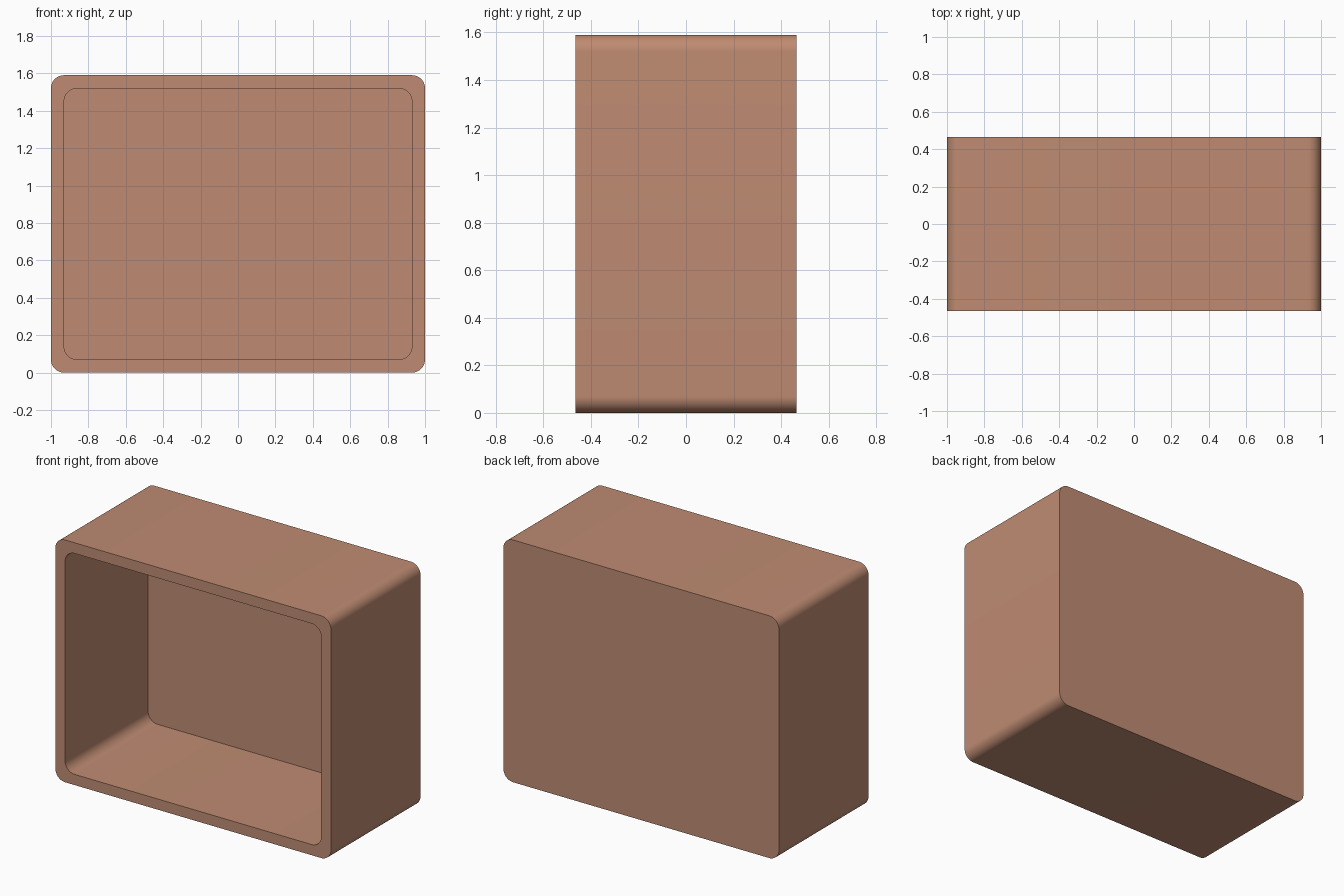
import bpy, bmesh, math

if "Cube" in bpy.data.objects:
    bpy.data.objects.remove(bpy.data.objects["Cube"])

W, H, D = 2.0, 1.59, 0.93      # outer width, height, depth
WALL, R, SEG = 0.07, 0.07, 12  # wall thickness, corner radius, corner segments


def ring(bm, inset, y):
    """Rounded rectangle of vertices in the XZ plane."""
    hx, hz = W / 2 - inset - R, H / 2 - inset - R
    verts = []
    for q, (sx, sz) in enumerate([(1, 1), (-1, 1), (-1, -1), (1, -1)]):
        for i in range(SEG + 1):
            a = math.pi / 2 * (q + i / SEG)
            verts.append(bm.verts.new((sx * hx + R * math.cos(a), y,
                                       H / 2 + sz * hz + R * math.sin(a))))
    return verts


bm = bmesh.new()
# back outside -> front outside -> front inside -> cavity floor
rings = [ring(bm, 0, D / 2), ring(bm, 0, -D / 2),
         ring(bm, WALL, -D / 2), ring(bm, WALL, D / 2 - WALL)]
for a, b in zip(rings, rings[1:]):
    n = len(a)
    for i in range(n):
        j = (i + 1) % n
        bm.faces.new((a[i], a[j], b[j], b[i]))
bm.faces.new(rings[0])
bm.faces.new(rings[-1])
bmesh.ops.recalc_face_normals(bm, faces=bm.faces)

mesh = bpy.data.meshes.new("open_box")
bm.to_mesh(mesh)
bm.free()
box = bpy.data.objects.new("open_box", mesh)
bpy.context.collection.objects.link(box)

# clay-coloured finish
mat = bpy.data.materials.new("clay")
mat.diffuse_color = (0.52, 0.26, 0.17, 1)
mat.use_nodes = True
mat.node_tree.nodes["Principled BSDF"].inputs["Base Color"].default_value = mat.diffuse_color
mesh.materials.append(mat)

bpy.context.view_layer.objects.active = box
box.select_set(True)
bpy.ops.object.shade_smooth_by_angle(angle=math.radians(30))
